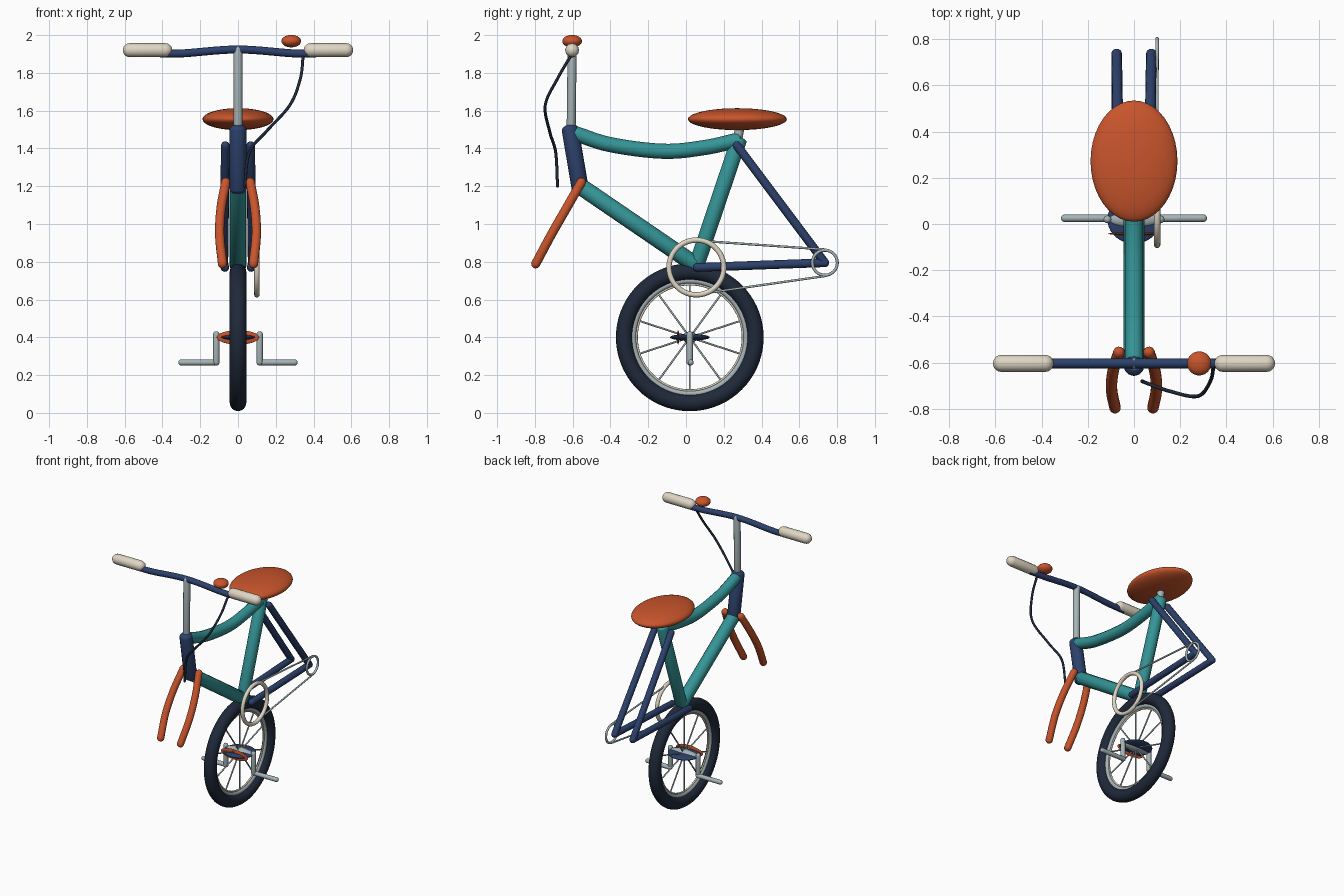
import bpy
from math import pi, sin, cos, sqrt
from mathutils import Vector

cube = bpy.data.objects.get("Cube")
if cube:
    bpy.data.objects.remove(cube)


def material(name, rgb):
    m = bpy.data.materials.new(name)
    m.use_nodes = True
    m.diffuse_color = (*rgb, 1)
    m.node_tree.nodes["Principled BSDF"].inputs["Base Color"].default_value = (*rgb, 1)
    return m


TEAL = material("teal paint", (0.035, 0.3, 0.31))
NAVY = material("navy paint", (0.026, 0.053, 0.15))
ORANGE = material("burnt orange", (0.58, 0.09, 0.025))
CREAM = material("cream", (0.74, 0.67, 0.55))
STEEL = material("pale steel", (0.38, 0.45, 0.47))
RUBBER = material("dark rubber", (0.014, 0.022, 0.042))


def finish(name, mat):
    ob = bpy.context.object
    ob.name = ob.data.name = name
    ob.data.materials.clear()
    ob.data.materials.append(mat)
    bpy.ops.object.shade_smooth_by_angle(angle=0.9)
    return ob


def spline_points(pts, steps=8):
    """Smooth path through the given points."""
    p = [Vector(q) for q in pts]
    if len(p) == 2:
        return p
    p = [2 * p[0] - p[1]] + p + [2 * p[-1] - p[-2]]
    out = []
    for a, b, c, d in zip(p, p[1:], p[2:], p[3:]):
        for i in range(steps):
            t = i / steps
            out.append(0.5 * (2 * b + (c - a) * t + (2 * a - 5 * b + 4 * c - d) * t * t
                              + (3 * b - a - 3 * c + d) * t ** 3))
    return out + [p[-2]]


def tube(name, pts, r, mat, cap=1.0):
    """Round tube along a path, with domed ends of depth r * cap."""
    path = spline_points(pts)
    first = (path[0] - path[1]).normalized() * r * cap
    last = (path[-1] - path[-2]).normalized() * r * cap
    dome = [(f, max(sqrt(1 - f * f), 0.02)) for f in (0.35, 0.65, 0.85, 0.96, 1)]
    rows = [(path[0] + first * f, s) for f, s in reversed(dome)]
    rows += [(q, 1) for q in path]
    rows += [(path[-1] + last * f, s) for f, s in dome]
    cu = bpy.data.curves.new(name, "CURVE")
    cu.dimensions = "3D"
    cu.bevel_depth = r
    cu.bevel_resolution = 4
    cu.use_fill_caps = True
    sp = cu.splines.new("POLY")
    sp.points.add(len(rows) - 1)
    for pt, (co, s) in zip(sp.points, rows):
        pt.co = (*co, 1)
        pt.radius = s
    ob = bpy.data.objects.new(name, cu)
    bpy.context.collection.objects.link(ob)
    bpy.ops.object.select_all(action="DESELECT")
    ob.select_set(True)
    bpy.context.view_layer.objects.active = ob
    bpy.ops.object.convert(target="MESH")
    return finish(name, mat)


def pair(name, pts, r, mat, cap=1.0):
    for side, s in (("left", 1), ("right", -1)):
        tube(f"{side}_{name}", [(s * x, y, z) for x, y, z in pts], r, mat, cap)


def ellipsoid(name, loc, radii, mat):
    bpy.ops.mesh.primitive_uv_sphere_add(segments=40, ring_count=20, location=loc)
    bpy.context.object.scale = radii
    return finish(name, mat)


def ring(name, loc, major, minor, mat):
    """Torus standing upright, with its axle across the model."""
    bpy.ops.mesh.primitive_torus_add(location=loc, rotation=(0, pi / 2, 0), major_radius=major,
                                     minor_radius=minor, major_segments=72, minor_segments=16)
    return finish(name, mat)


# Wheel
hub = Vector((0, 0.02, 0.4))
ring("tyre", hub, 0.347, 0.044, RUBBER)
ring("rim", hub, 0.3, 0.016, STEEL)
ring("rim_trim", hub, 0.281, 0.006, CREAM)
for i in range(10):
    a = i * pi / 5
    tube(f"spoke_{i + 1}", [hub, hub + Vector((0, sin(a), cos(a))) * 0.29], 0.005, STEEL)

# Hub, cranks and pedals
ellipsoid("hub_disc", hub, (0.115, 0.105, 0.018), NAVY)
ellipsoid("hub_plate", hub + Vector((0, -0.062, 0)), (0.112, 0.006, 0.038), ORANGE)
ellipsoid("hub_body", hub, (0.11, 0.04, 0.03), STEEL)
pair("crank", [(0.115, 0.02, 0.415), (0.115, 0.02, 0.268)], 0.017, STEEL)
pair("pedal", [(0.115, 0.025, 0.267), (0.3, 0.025, 0.267)], 0.016, STEEL)

# Frame
bottom, seat_top = (0, 0.055, 0.78), (0, 0.28, 1.445)
tube("seat_tube", [bottom, seat_top], 0.042, TEAL, 0.4)
tube("down_tube", [(0, -0.56, 1.2), bottom], 0.045, TEAL, 0.4)
tube("top_tube", [(0, -0.59, 1.48), (0, -0.4, 1.42), (0, -0.12, 1.385), (0, 0.1, 1.405),
                  seat_top], 0.04, TEAL, 0.4)
tube("head_tube", [(0, -0.613, 1.5), (0, -0.56, 1.185)], 0.045, NAVY, 0.6)
pair("chain_stay", [(0.07, 0.06, 0.77), (0.075, 0.735, 0.795)], 0.023, NAVY)
pair("seat_stay", [(0.067, 0.27, 1.415), (0.075, 0.735, 0.795)], 0.023, NAVY)

# Fork blades
pair("fork_blade", [(0.065, -0.555, 1.22), (0.09, -0.635, 1.08), (0.097, -0.715, 0.94),
                    (0.082, -0.795, 0.79)], 0.025, ORANGE)

# Saddle
tube("seat_post", [(0, 0.27, 1.43), (0, 0.288, 1.53)], 0.025, STEEL)
ellipsoid("saddle", (0, 0.272, 1.555), (0.188, 0.262, 0.058), ORANGE)

# Handlebar
tube("stem", [(0, -0.608, 1.5), (0, -0.603, 1.92)], 0.024, STEEL)
tube("handlebar", [(-0.45, -0.603, 1.905), (-0.3, -0.603, 1.903), (0, -0.603, 1.924),
                   (0.3, -0.603, 1.903), (0.45, -0.603, 1.905)], 0.021, NAVY)
pair("grip", [(0.385, -0.603, 1.92), (0.573, -0.603, 1.92)], 0.037, CREAM)
ellipsoid("bell", (0.282, -0.603, 1.968), (0.052, 0.052, 0.033), ORANGE)
tube("brake_cable", [(0.345, -0.61, 1.89), (0.33, -0.68, 1.77), (0.275, -0.745, 1.63),
                     (0.15, -0.722, 1.49), (0.06, -0.69, 1.38), (0.035, -0.68, 1.2)],
     0.008, RUBBER)

# Drive train
x = 0.1
ring("chainring", (x, 0.055, 0.77), 0.145, 0.014, CREAM)
ring("rear_sprocket", (x, 0.735, 0.795), 0.066, 0.008, STEEL)
tube("upper_chain", [(x, 0.06, 0.912), (x, 0.74, 0.865)], 0.006, STEEL)
tube("lower_chain", [(x, 0.06, 0.628), (x, 0.74, 0.725)], 0.006, STEEL)
